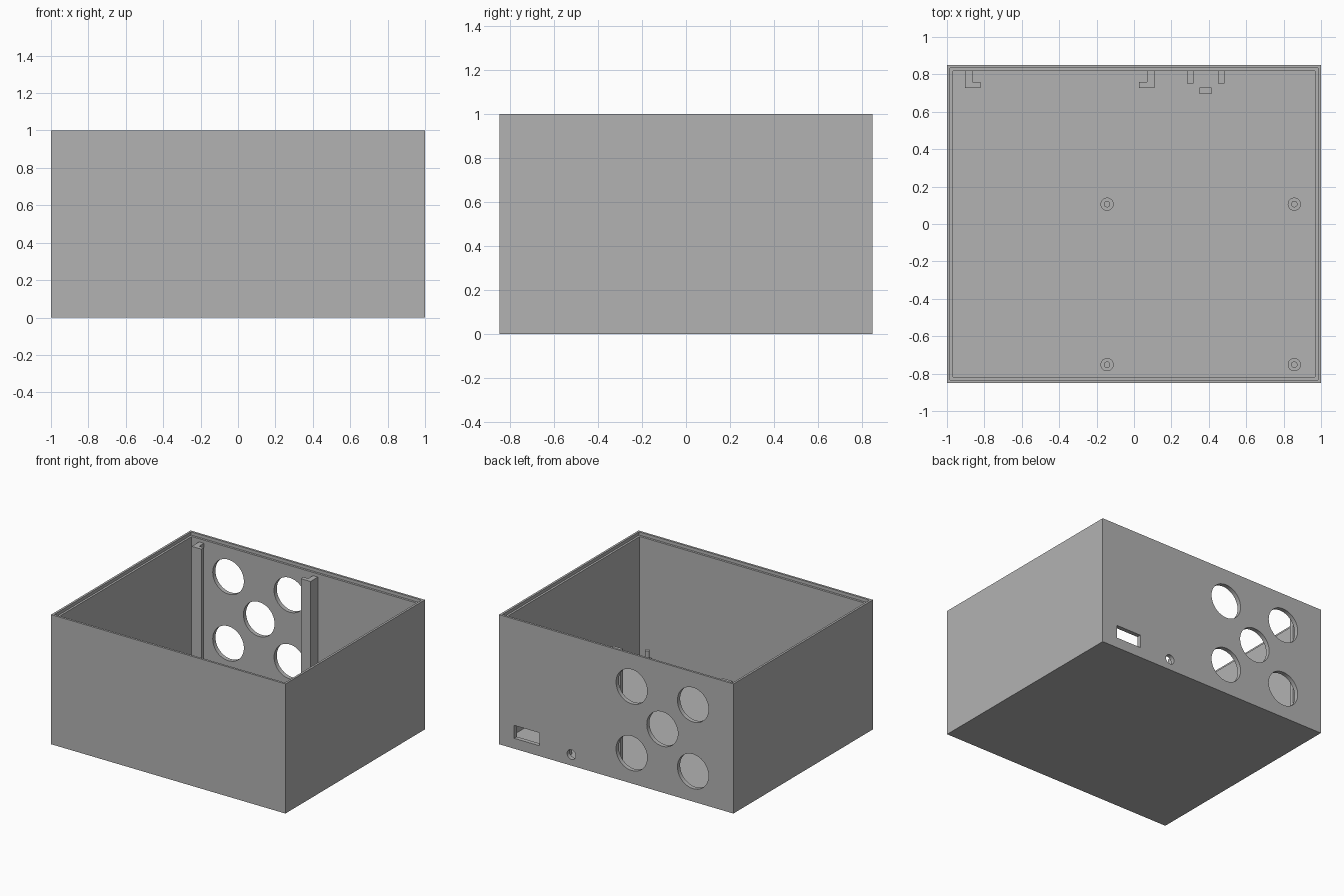
import bpy
import bmesh
import math
from mathutils import Matrix

if "Cube" in bpy.data.objects:
    bpy.data.objects.remove(bpy.data.objects["Cube"], do_unlink=True)

# Main dimensions
HX, HY, TOP = 1.0, 0.85, 1.0
WALL, LIP, LIP_DEPTH = 0.033, 0.0167, 0.025
FLOOR = 0.033

grey = bpy.data.materials.new("plain grey plastic")
grey.use_nodes = True
grey.diffuse_color = (0.45, 0.45, 0.45, 1)
grey.node_tree.nodes["Principled BSDF"].inputs["Base Color"].default_value = (0.45, 0.45, 0.45, 1)


def finish(name, bm):
    bmesh.ops.recalc_face_normals(bm, faces=bm.faces)
    mesh = bpy.data.meshes.new(name)
    bm.to_mesh(mesh)
    bm.free()
    mesh.materials.append(grey)
    obj = bpy.data.objects.new(name, mesh)
    bpy.context.collection.objects.link(obj)
    return obj


def prism(name, outline, z0, z1):
    """Extrude a flat outline upwards."""
    bm = bmesh.new()
    face = bm.faces.new([bm.verts.new((x, y, z0)) for x, y in outline])
    top = bmesh.ops.extrude_face_region(bm, geom=[face])["geom"]
    verts = [v for v in top if isinstance(v, bmesh.types.BMVert)]
    bmesh.ops.translate(bm, vec=(0, 0, z1 - z0), verts=verts)
    return finish(name, bm)


def box(name, x0, x1, y0, y1, z0, z1):
    return prism(name, [(x0, y0), (x1, y0), (x1, y1), (x0, y1)], z0, z1)


def cylinder(name, radius, depth, matrix):
    bm = bmesh.new()
    bmesh.ops.create_cone(bm, cap_ends=True, segments=48, radius1=radius,
                          radius2=radius, depth=depth, matrix=matrix)
    return finish(name, bm)


def activate(obj):
    bpy.ops.object.select_all(action="DESELECT")
    obj.select_set(True)
    bpy.context.view_layer.objects.active = obj


def smooth(obj):
    activate(obj)
    bpy.ops.object.shade_smooth_by_angle(angle=math.radians(30))


def cut(target, cutter):
    cutter.hide_render = True
    mod = target.modifiers.new("cut", "BOOLEAN")
    mod.operation = "DIFFERENCE"
    mod.solver = "EXACT"
    mod.object = cutter
    activate(target)
    bpy.ops.object.modifier_apply(modifier=mod.name)
    bpy.data.objects.remove(cutter, do_unlink=True)


def round_hole(target, x, z, radius):
    turn = Matrix.Translation((x, HY, z)) @ Matrix.Rotation(math.pi / 2, 4, "X")
    cut(target, cylinder("hole_cutter", radius, 0.2, turn))


# Open case with a stepped rim
case = box("case", -HX, HX, -HY, HY, 0, TOP)
for inset, bottom in ((WALL, FLOOR), (LIP, TOP - LIP_DEPTH)):
    cut(case, box("cavity_cutter", inset - HX, HX - inset,
                  inset - HY, HY - inset, bottom, TOP + 0.1))

# Back wall: five vents, a round socket and a rectangular port
VX, VZ, STEP = -0.393, 0.49, 0.262
for dx, dz in ((0, 0), (-1, -1), (-1, 1), (1, -1), (1, 1)):
    round_hole(case, VX + dx * STEP, VZ + dz * 0.257, 0.133)
round_hole(case, 0.383, 0.085, 0.037)
cut(case, box("port_cutter", 0.655, 0.871, HY - 0.1, HY + 0.1, 0.08, 0.18))
smooth(case)

# L-shaped guide rails either side of the vents
for side, name in ((-1, "right_guide_rail"), (1, "left_guide_rail")):
    profile = [(0.507, 0.82), (0.507, 0.727), (0.424, 0.727),
               (0.424, 0.759), (0.466, 0.759), (0.466, 0.82)]
    prism(name, [(-0.397 + side * x, y) for x, y in profile], FLOOR, 0.95)

# Socket holder: two ribs and a stop block
for x, name in ((0.301, "right_socket_rib"), (0.466, "left_socket_rib")):
    box(name, x - 0.017, x + 0.017, 0.751, 0.82, FLOOR, 0.15)
box("socket_stop", 0.35, 0.414, 0.695, 0.73, FLOOR, 0.13)

# Board standoffs: a collar with a locating pin
for x, side in ((-0.144, "right"), (0.857, "left")):
    for y, end in ((0.106, "back"), (-0.752, "front")):
        for part, radius, z0, z1 in (("collar", 0.035, FLOOR, 0.083),
                                     ("pin", 0.017, 0.083, 0.153)):
            smooth(cylinder(f"{end}_{side}_standoff_{part}", radius, z1 - z0,
                            Matrix.Translation((x, y, (z0 + z1) / 2))))
